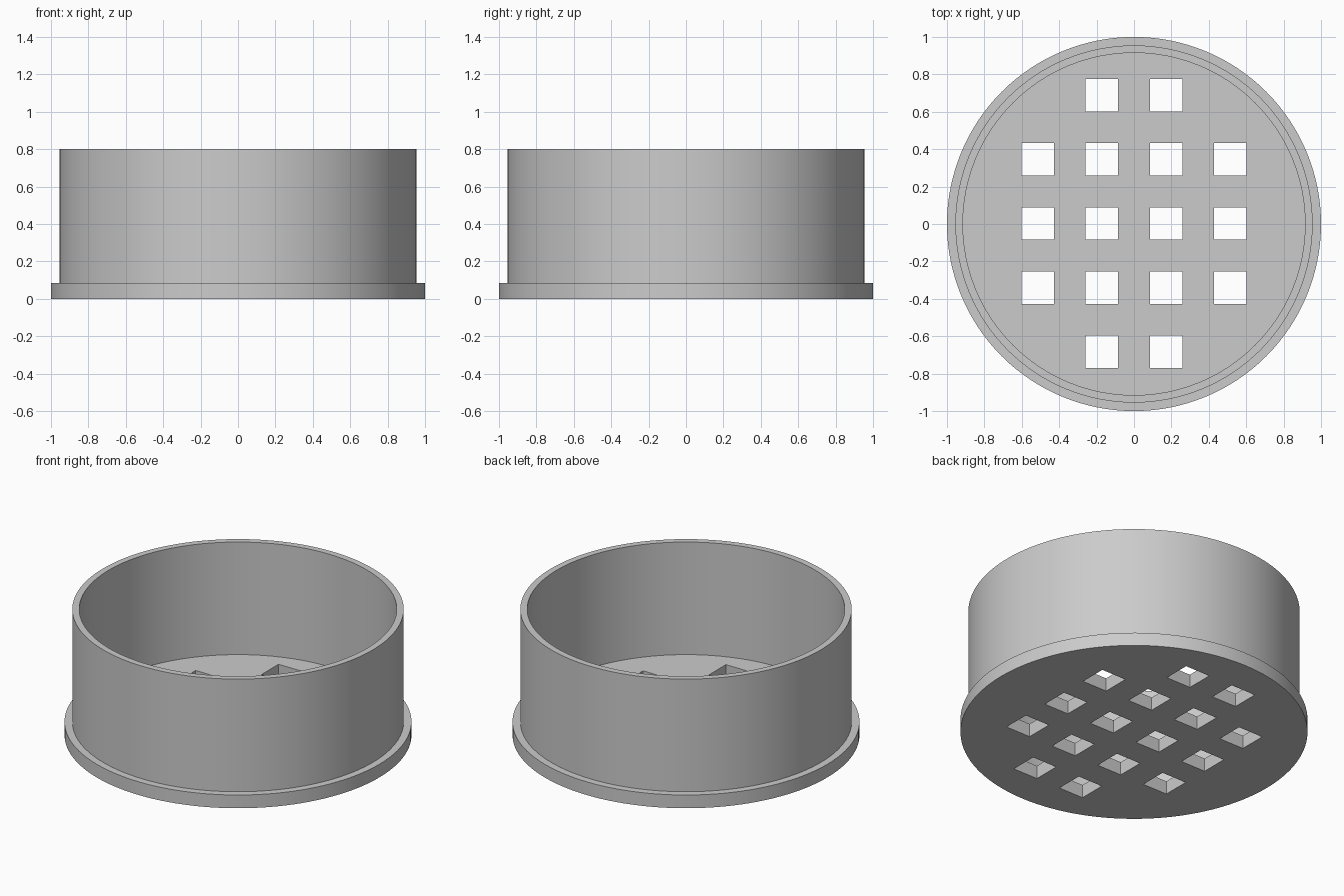
import bpy
import bmesh
from math import radians
from mathutils import Matrix, Vector

if "Cube" in bpy.data.objects:
    bpy.data.objects.remove(bpy.data.objects["Cube"])

SEGMENTS = 128
FLANGE_R, WALL_R, INNER_R = 1.0, 0.955, 0.915
FLOOR_Z, TOP_Z = 0.084, 0.80
HOLE, PITCH = 0.173, 0.343


def add_object(name, bm):
    mesh = bpy.data.meshes.new(name)
    bm.to_mesh(mesh)
    bm.free()
    obj = bpy.data.objects.new(name, mesh)
    bpy.context.collection.objects.link(obj)
    return obj


# Plain grey material
grey = bpy.data.materials.new("grey")
grey.use_nodes = True
grey.diffuse_color = (0.6, 0.6, 0.6, 1)
grey.node_tree.nodes["Principled BSDF"].inputs["Base Color"].default_value = grey.diffuse_color

# Flanged cup: half profile revolved around z
profile = [(0, 0), (FLANGE_R, 0), (FLANGE_R, FLOOR_Z), (WALL_R, FLOOR_Z),
           (WALL_R, TOP_Z), (INNER_R, TOP_Z), (INNER_R, FLOOR_Z), (0, FLOOR_Z)]
bm = bmesh.new()
verts = [bm.verts.new((r, 0, z)) for r, z in profile]
edges = [bm.edges.new(pair) for pair in zip(verts, verts[1:])]
bmesh.ops.spin(bm, geom=verts + edges, cent=(0, 0, 0), axis=(0, 0, 1),
               angle=radians(360), steps=SEGMENTS, use_duplicate=False)
bmesh.ops.remove_doubles(bm, verts=bm.verts, dist=0.0001)
# Merge the centre fans into single flat discs
hubs = [v for v in bm.verts if v.co.xy.length < 0.001]
bmesh.ops.dissolve_verts(bm, verts=hubs)
bmesh.ops.recalc_face_normals(bm, faces=bm.faces)
cup = add_object("strainer_cup", bm)
cup.data.materials.append(grey)

# Square drain holes: a grid of four columns and five rows without its corners
bm = bmesh.new()
for col in (-1.5, -0.5, 0.5, 1.5):
    for row in range(-2, 3):
        if abs(col) > 1 and abs(row) == 2:
            continue
        place = Matrix.Translation(Vector((col * PITCH, row * PITCH + 0.003, FLOOR_Z / 2)))
        bmesh.ops.create_cube(bm, size=1,
                              matrix=place @ Matrix.Diagonal((HOLE, HOLE, 0.3, 1)))
cutter = add_object("hole_cutter", bm)
cutter.data.materials.append(grey)
cutter.hide_render = True

# Cut the holes, then drop the cutter
bpy.ops.object.select_all(action="DESELECT")
cup.select_set(True)
bpy.context.view_layer.objects.active = cup
cut = cup.modifiers.new("drain_holes", "BOOLEAN")
cut.operation = "DIFFERENCE"
cut.solver = "EXACT"
cut.object = cutter
bpy.ops.object.modifier_apply(modifier=cut.name)
bpy.data.objects.remove(cutter)
bpy.ops.object.shade_smooth_by_angle(angle=radians(30))
